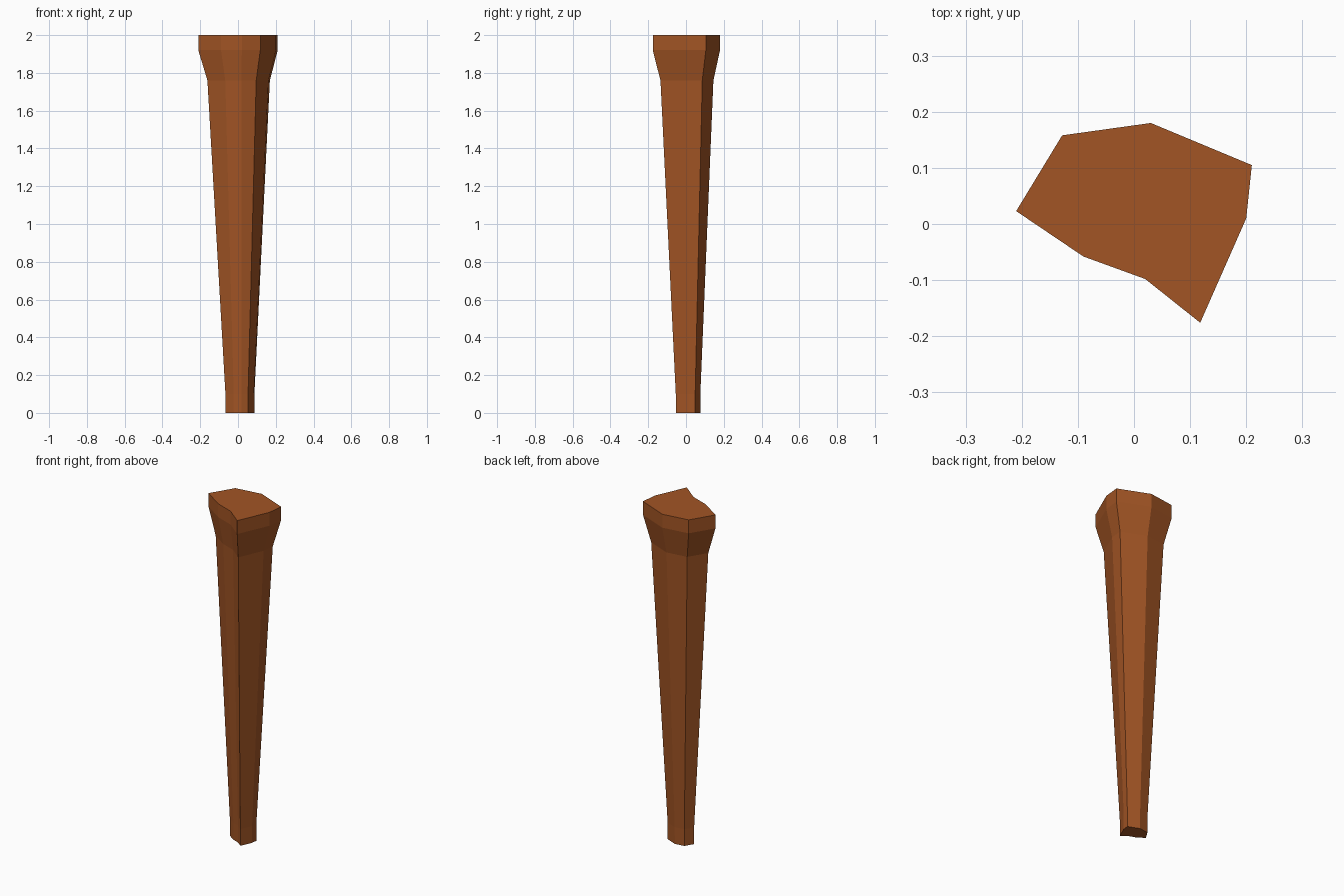
import bpy, bmesh

if "Cube" in bpy.data.objects:
    bpy.data.objects.remove(bpy.data.objects["Cube"])

# Irregular eight-sided cross-section of the top
outline = [(-0.21, 0.023), (-0.09, -0.058), (0.02, -0.098), (0.118, -0.176),
           (0.20, 0.01), (0.21, 0.105), (0.03, 0.18), (-0.128, 0.158)]
cx, cy = 0.016, 0.016

# Height and scale of each ring: foot, tapered shaft, flared head
rings = [(0.0, 0.363), (0.1, 0.365), (1.76, 0.787), (1.92, 1.0), (2.0, 1.0)]

bm = bmesh.new()
loops = [[bm.verts.new((cx + (x - cx) * s, cy + (y - cy) * s, z)) for x, y in outline]
         for z, s in rings]
n = len(outline)
for a, b in zip(loops, loops[1:]):
    for i in range(n):
        j = (i + 1) % n
        bm.faces.new((a[i], a[j], b[j], b[i]))
bm.faces.new(loops[0][::-1])
bm.faces.new(loops[-1])
bmesh.ops.recalc_face_normals(bm, faces=bm.faces)

# Tapered post with a flared head
mesh = bpy.data.meshes.new("tapered_post")
bm.to_mesh(mesh)
bm.free()
post = bpy.data.objects.new("tapered_post", mesh)
bpy.context.collection.objects.link(post)

# Brown wood
wood = bpy.data.materials.new("brown_wood")
wood.diffuse_color = (0.36, 0.09, 0.018, 1)
wood.use_nodes = True
wood.node_tree.nodes["Principled BSDF"].inputs["Base Color"].default_value = wood.diffuse_color
mesh.materials.append(wood)
